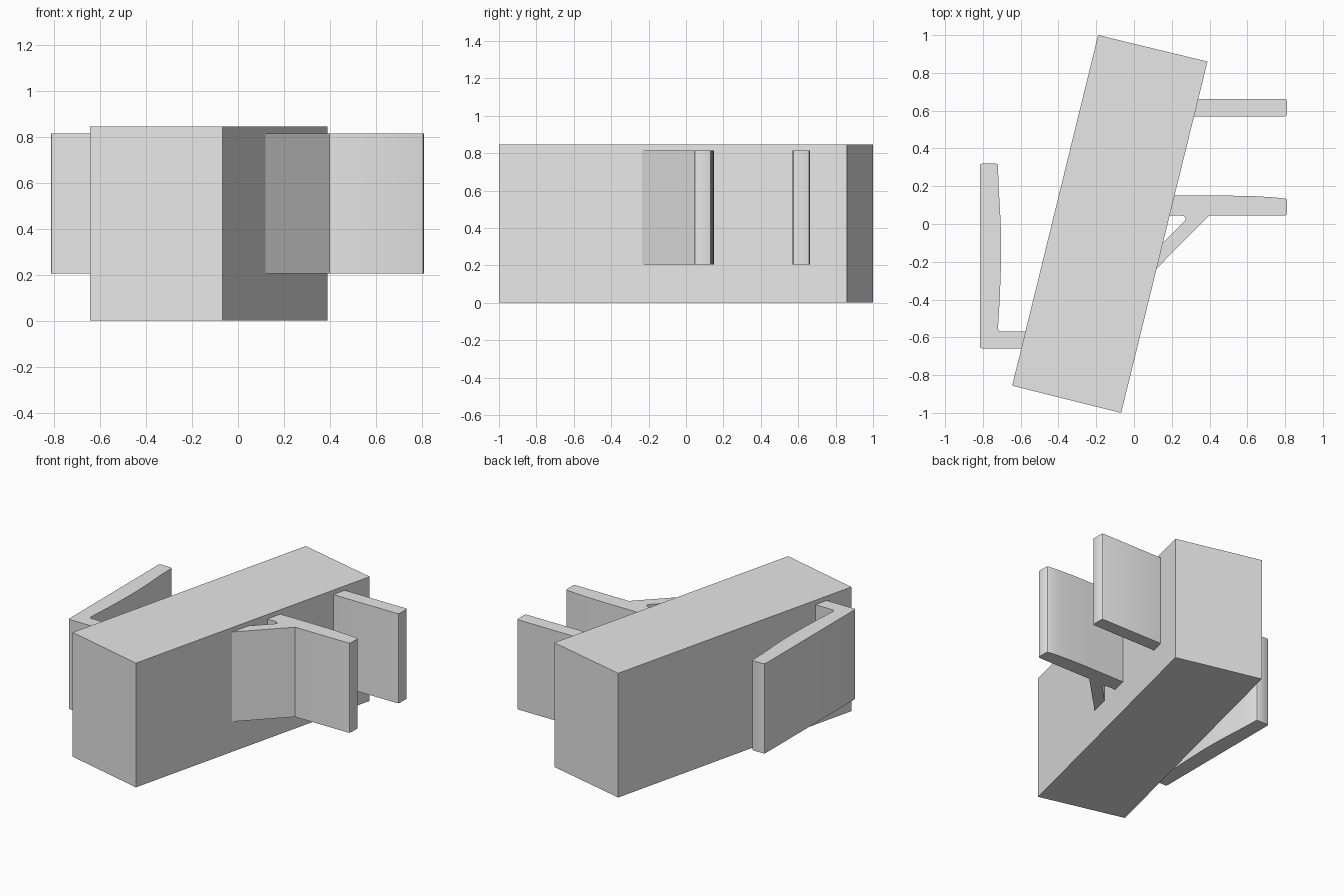
import bpy, bmesh

if "Cube" in bpy.data.objects:
    bpy.data.objects.remove(bpy.data.objects["Cube"])

grey = bpy.data.materials.new("light_grey")
grey.diffuse_color = (0.8, 0.8, 0.8, 1)
grey.use_nodes = True
grey.node_tree.nodes["Principled BSDF"].inputs["Base Color"].default_value = grey.diffuse_color


def extrude_profile(name, outline, z0, z1, smooth=False):
    """Closed xy outline extruded from z0 to z1."""
    bm = bmesh.new()
    face = bm.faces.new([bm.verts.new((x, y, z0)) for x, y in outline])
    new = bmesh.ops.extrude_face_region(bm, geom=[face])["geom"]
    bmesh.ops.translate(bm, vec=(0, 0, z1 - z0),
                        verts=[v for v in new if isinstance(v, bmesh.types.BMVert)])
    bmesh.ops.recalc_face_normals(bm, faces=bm.faces)
    mesh = bpy.data.meshes.new(name)
    bm.to_mesh(mesh)
    bm.free()
    mesh.materials.append(grey)
    obj = bpy.data.objects.new(name, mesh)
    bpy.context.collection.objects.link(obj)
    if smooth:
        bpy.ops.object.select_all(action="DESELECT")
        obj.select_set(True)
        bpy.context.view_layer.objects.active = obj
        bpy.ops.object.shade_smooth_by_angle(angle=0.55)
    return obj


def corner(x, y, sx, sy, r=0.012):
    """Rounded tip corner, from the horizontal edge to the vertical edge."""
    return [(x - sx * r, y), (x - sx * r * 0.3, y - sy * r * 0.3), (x, y - sy * r)]


LOW, HIGH = 0.205, 0.815

# Turned main block
extrude_profile("main_block",
                [(-0.645, -0.856), (-0.068, -1.0), (0.389, 0.86), (-0.19, 1.0)], 0, 0.845)

# Straight rear arm
extrude_profile("rear_arm",
                [(0.27, 0.57)] + corner(0.81, 0.57, 1, -1)
                + corner(0.81, 0.662, 1, 1)[::-1] + [(0.27, 0.662)], LOW, HIGH, True)

# Middle arm with its diagonal brace
extrude_profile("braced_arm",
                [(0.08, -0.275), (0.12, -0.235), (0.398, 0.045)]
                + corner(0.81, 0.045, 1, -1) + corner(0.81, 0.135, 1, 1)[::-1]
                + [(0.73, 0.142), (0.62, 0.148), (0.5, 0.15), (0.15, 0.15), (0.15, 0.045),
                   (0.25, 0.045), (0.265, 0.041), (0.274, 0.031), (0.271, 0.019),
                   (0.153, -0.10), (0.08, -0.173)], LOW, HIGH, True)

# L-shaped arm with a bowed inner face
extrude_profile("hooked_arm",
                [(-0.5, -0.66)] + corner(-0.815, -0.66, -1, -1)
                + corner(-0.815, 0.32, -1, 1)[::-1] + corner(-0.72, 0.32, 1, 1)
                + [(-0.717, 0.2), (-0.709, 0.07), (-0.704, -0.05), (-0.703, -0.15),
                   (-0.706, -0.27), (-0.711, -0.4), (-0.72, -0.55), (-0.718, -0.563),
                   (-0.705, -0.57), (-0.5, -0.57)], LOW, HIGH, True)
